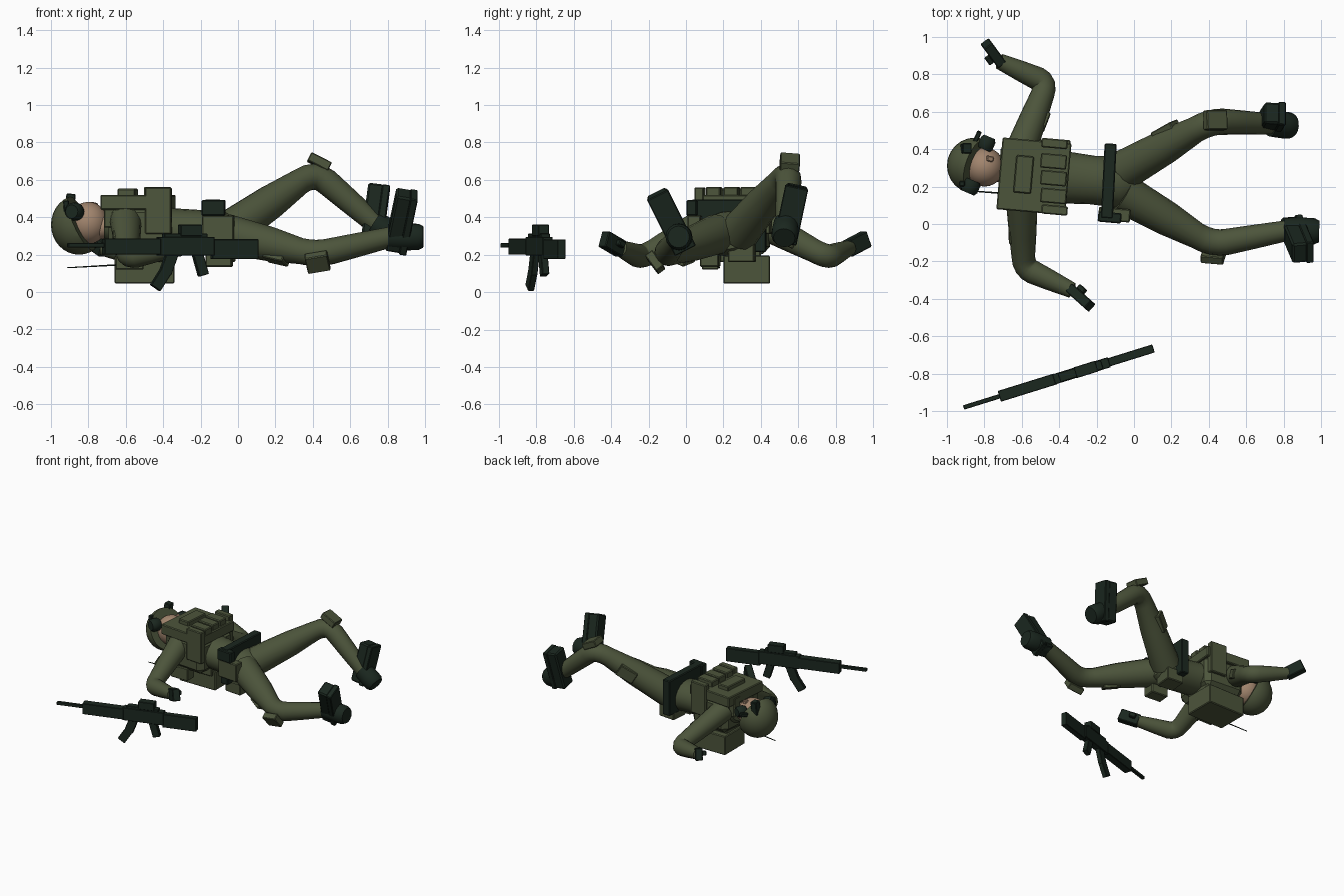
import bpy, bmesh, math
from mathutils import Vector, Matrix

old = bpy.data.objects.get("Cube")
if old:
    bpy.data.objects.remove(old, do_unlink=True)


def material(name, rgb):
    m = bpy.data.materials.new(name)
    m.use_nodes = True
    m.diffuse_color = (*rgb, 1)
    bsdf = m.node_tree.nodes["Principled BSDF"]
    bsdf.inputs["Base Color"].default_value = (*rgb, 1)
    bsdf.inputs["Roughness"].default_value = 0.8
    return m


OLIVE = material("olive cloth", (0.073, 0.09, 0.044))
DARK = material("dark green gear", (0.0105, 0.02, 0.0135))
SKIN = material("skin", (0.36, 0.235, 0.155))


def finish(name, bm, mat, smooth=True):
    bmesh.ops.recalc_face_normals(bm, faces=bm.faces[:])
    me = bpy.data.meshes.new(name)
    bm.to_mesh(me)
    bm.free()
    me.materials.append(mat)
    ob = bpy.data.objects.new(name, me)
    bpy.context.collection.objects.link(ob)
    if smooth:
        bpy.ops.object.select_all(action="DESELECT")
        ob.select_set(True)
        bpy.context.view_layer.objects.active = ob
        bpy.ops.object.shade_smooth_by_angle(angle=math.radians(40))
    return ob


def frame(direction, hint):
    """Axes with local z along the direction and local y near the hint."""
    z = Vector(direction).normalized()
    x = Vector(hint).cross(z).normalized()
    return Matrix((x, z.cross(x), z)).transposed()


def block(name, a, b, width, depth, mat, hint=(0, 0, 1), bevel=0.005):
    """Bevelled bar from a to b; depth lies along the hint."""
    a, b = Vector(a), Vector(b)
    bm = bmesh.new()
    bmesh.ops.create_cube(bm, size=1)
    bm.transform(Matrix.Diagonal((width, depth, (b - a).length, 1)))
    bmesh.ops.bevel(bm, geom=bm.edges[:], offset=bevel, segments=1, affect="EDGES")
    bm.transform(Matrix.Translation((a + b) / 2) @ frame(b - a, hint).to_4x4())
    return finish(name, bm, mat, False)


def box(name, loc, size, mat, yaw=-5, bevel=0.006):
    half = Matrix.Rotation(math.radians(yaw), 3, "Z") @ Vector((size[0] / 2, 0, 0))
    loc = Vector(loc)
    return block(name, loc - half, loc + half, size[1], size[2], mat, bevel=bevel)


def tube(name, points, radii, mat, sides=16, hint=(0, 0, 1)):
    """Capped tube through points; a radius may be one value or (side, up)."""
    pts = [Vector(p) for p in points]
    bm = bmesh.new()
    rings = []
    for i, p in enumerate(pts):
        before = (p - pts[i - 1]).normalized() if i else Vector()
        after = (pts[i + 1] - p).normalized() if i < len(pts) - 1 else Vector()
        axes = frame(before + after, hint)
        r = radii[i] if isinstance(radii[i], tuple) else (radii[i], radii[i])
        turn = [2 * math.pi * k / sides for k in range(sides)]
        rings.append([bm.verts.new(p + axes @ Vector((r[0] * math.cos(t), r[1] * math.sin(t), 0)))
                      for t in turn])
    for lo, hi in zip(rings, rings[1:]):
        for k in range(sides):
            n = (k + 1) % sides
            bm.faces.new((lo[k], lo[n], hi[n], hi[k]))
    bm.faces.new(rings[0])
    bm.faces.new(rings[-1])
    return finish(name, bm, mat)


def limb(name, root, joint, end, radii):
    """Bent limb; radii are root, middle, joint, middle and end."""
    root, joint, end = Vector(root), Vector(joint), Vector(end)
    a, b = joint.lerp(root, 0.17), joint.lerp(end, 0.2)
    bend = [a.lerp(joint, t).lerp(joint.lerp(b, t), t) for t in (0, 0.25, 0.5, 0.75, 1)]
    pts = [root, root.lerp(joint, 0.5), *bend, joint.lerp(end, 0.55), end]
    return tube(name, pts, [*radii[:2], *[radii[2]] * 5, *radii[3:]], OLIVE)


def ball(name, loc, size, mat, cut=None):
    bm = bmesh.new()
    bmesh.ops.create_uvsphere(bm, u_segments=24, v_segments=16, radius=1)
    bm.transform(Matrix.Translation(loc) @ Matrix.Diagonal((*size, 1)))
    if cut:
        res = bmesh.ops.bisect_plane(bm, geom=bm.verts[:] + bm.edges[:] + bm.faces[:],
                                     plane_co=cut[0], plane_no=cut[1], clear_outer=True)
        rim = [e for e in res["geom_cut"] if isinstance(e, bmesh.types.BMEdge)]
        bmesh.ops.holes_fill(bm, edges=rim)
    return finish(name, bm, mat)


# Head, helmet and headset
ball("head", (-0.80, 0.305, 0.37), (0.105, 0.105, 0.112), SKIN)
block("nose", (-0.79, 0.353, 0.465), (-0.755, 0.345, 0.455), 0.03, 0.04, SKIN)
tube("neck", [(-0.80, 0.3, 0.34), (-0.64, 0.28, 0.36)], [0.065, 0.065], SKIN)
ball("helmet", (-0.85, 0.312, 0.36), (0.15, 0.15, 0.16), OLIVE,
     cut=((-0.845, 0.31, 0.385), (0.85, -0.27, 0.4)))
for side, p, r in (("right", (-0.875, 0.20, 0.43), 0.048), ("left", (-0.787, 0.432, 0.425), 0.042)):
    off = Vector((0.018, 0.042, 0)) * (1 if side == "left" else -1)
    p = Vector(p)
    tube(side + "_ear_cup", [p - off * 0.8, p - off * 0.5, p + off * 0.4, p + off * 0.8],
         [r * 0.8, r, r, r * 0.75], DARK)
block("goggle_mount", (-0.905, 0.40, 0.41), (-0.892, 0.405, 0.525), 0.055, 0.05, DARK, (1, 0, 0))
block("helmet_rail", (-0.915, 0.22, 0.38), (-0.92, 0.215, 0.49), 0.03, 0.03, DARK, (1, 0, 0))
block("helmet_clip", (-0.85, 0.44, 0.42), (-0.825, 0.495, 0.43), 0.025, 0.03, DARK)

# Torso, pelvis and vest
tube("torso", [(-0.70, 0.28, 0.36), (-0.62, 0.27, 0.35), (-0.38, 0.25, 0.33), (-0.22, 0.235, 0.32),
               (-0.08, 0.225, 0.31), (0.0, 0.225, 0.31)],
     [(0.12, 0.08), (0.17, 0.13), (0.14, 0.12), (0.13, 0.12), (0.14, 0.12), (0.09, 0.08)], OLIVE, 20)
box("vest", (-0.515, 0.255, 0.335), (0.33, 0.37, 0.26), OLIVE, bevel=0.04)
box("chest_plate", (-0.535, 0.255, 0.48), (0.37, 0.385, 0.08), OLIVE)
box("chest_panel", (-0.59, 0.265, 0.53), (0.095, 0.20, 0.045), OLIVE)
for i, y in enumerate((0.345, 0.255, 0.16)):
    box(f"magazine_pouch_{i + 1}", (-0.43, y - 0.01, 0.53), (0.14, 0.078, 0.065), OLIVE)
for name, y in (("left", 0.43), ("right", 0.075)):
    box(name + "_side_pouch", (-0.425, y, 0.435), (0.14, 0.05, 0.25), OLIVE)
    box(name + "_shoulder_strap", (-0.68, 0.26 + (y - 0.26) * 0.65, 0.42), (0.07, 0.07, 0.15), OLIVE)

# Back pack and radio
box("back_pack", (-0.50, 0.325, 0.12), (0.32, 0.25, 0.15), OLIVE, 0)
box("pack_base", (-0.50, 0.29, 0.20), (0.28, 0.22, 0.08), OLIVE, 0)
box("radio_pouch", (-0.58, 0.13, 0.17), (0.15, 0.09, 0.10), OLIVE, 0)
tube("radio_antenna", [(-0.65, 0.16, 0.145), (-0.915, 0.18, 0.13)], [0.005, 0.003], DARK, 6)

# Belt and hip pouches
box("belt", (-0.135, 0.23, 0.355), (0.065, 0.40, 0.28), DARK, -3)
box("holster", (-0.13, 0.035, 0.45), (0.125, 0.055, 0.085), DARK)
box("right_hip_pouch", (-0.105, 0.05, 0.34), (0.17, 0.07, 0.14), OLIVE)
box("rear_hip_pouch", (-0.09, 0.30, 0.21), (0.14, 0.14, 0.10), OLIVE)
box("small_rear_pouch", (-0.10, 0.13, 0.18), (0.14, 0.10, 0.09), OLIVE)

# Arms, sleeve patches and hands
ARMS = {
    "left": ((-0.61, 0.38, 0.38), (-0.465, 0.755, 0.185), (-0.72, 0.87, 0.235), (-0.79, 0.965, 0.285)),
    "right": ((-0.60, 0.12, 0.38), (-0.59, -0.235, 0.185), (-0.33, -0.355, 0.235), (-0.235, -0.44, 0.285)),
}
for side, (shoulder, elbow, wrist, tip) in ARMS.items():
    limb(side + "_arm", shoulder, elbow, wrist, (0.085, 0.073, 0.063, 0.055, 0.042))
    s, e, w, t = (Vector(p) for p in (shoulder, elbow, wrist, tip))
    out = Vector((0.06, -0.02, 0)) if side == "left" else Vector((-0.06, 0, 0))
    mid = s.lerp(e, 0.5) + out
    block(side + "_sleeve_patch", mid - (e - s) * 0.1, mid + (e - s) * 0.1, 0.07, 0.03, OLIVE, out)
    block(side + "_hand", w.lerp(t, -0.1), t, 0.055, 0.09, DARK)
    inner = Vector((-0.035, -0.02, 0.01)) if side == "left" else Vector((0.025, 0.03, 0.01))
    thumb = w.lerp(t, 0.1) + inner
    block(side + "_thumb", thumb, thumb + (t - w) * 0.35, 0.03, 0.035, DARK)

# Legs, pads, thigh pouches and boots
LEGS = {
    "left": dict(hip=(-0.06, 0.285, 0.32), knee=(0.41, 0.55, 0.645), ankle=(0.74, 0.535, 0.36),
                 heel=(0.85, 0.525, 0.29), toe=(0.035, 0.055, 0.26), pad=(0.025, 0.005, 0.05),
                 slope=(0.055, 0, -0.028), pouch=(-0.03, 0.075, 0.0), foot=(0.705, 0.54, 0.315)),
    "right": dict(hip=(-0.06, 0.165, 0.31), knee=(0.42, -0.11, 0.2), ankle=(0.82, -0.035, 0.295),
                  heel=(0.99, -0.04, 0.295), toe=(0.055, -0.13, 0.26), pad=(0.005, -0.055, -0.04),
                  slope=(0.06, -0.005, 0.01), pouch=(0.0, -0.03, -0.07), foot=(0.835, -0.03, 0.275)),
}
for side, g in LEGS.items():
    hip, knee, ankle, heel, toe, pad, slope, pouch, foot = (
        Vector(g[k]) for k in ("hip", "knee", "ankle", "heel", "toe", "pad", "slope", "pouch", "foot"))
    limb(side + "_leg", hip, knee, ankle, (0.108, 0.092, 0.07, 0.064, 0.055))
    block(side + "_knee_pad", knee + pad - slope, knee + pad + slope, 0.105, 0.05, OLIVE, pad)
    mid, run = hip.lerp(knee, 0.55) + pouch, (knee - hip) * 0.11
    block(side + "_thigh_pouch", mid - run, mid + run, 0.09, 0.04, OLIVE, pouch)
    # the heel shaft follows the shin and the foot rises from it
    tube(side + "_boot_heel", [ankle.lerp(heel, -0.1), ankle.lerp(heel, 0.5), ankle.lerp(heel, 0.85), heel],
         [0.068, 0.072, 0.07, 0.058], DARK)
    block(side + "_boot_upper", foot - toe * 0.15, foot + toe * 0.98, 0.115, 0.085, DARK, (1, 0, 0), 0.01)
    sole = foot + Vector((0.055, 0, 0))
    block(side + "_boot_sole", sole - toe * 0.2, sole + toe * 0.95, 0.125, 0.04, DARK, (1, 0, 0))

# Rifle lying alongside, built along its own axis
ORIGIN, AXIS = Vector((-0.4, -0.822, 0)), Vector((0.955, 0.297, 0))


def rifle_part(name, u0, z0, u1, z1, width, depth, hint=(0, 0, 1)):
    a, b = (ORIGIN + AXIS * u + Vector((0, 0, z)) for u, z in ((u0, z0), (u1, z1)))
    return block(name, a, b, width, depth, DARK, hint, 0.003)


rifle_part("rifle_barrel", -0.535, 0.25, -0.32, 0.25, 0.024, 0.024)
rifle_part("rifle_handguard", -0.335, 0.243, -0.02, 0.243, 0.06, 0.085)
rifle_part("rifle_receiver", -0.03, 0.245, 0.28, 0.245, 0.056, 0.10)
rifle_part("rifle_top_rail", 0.0, 0.30, 0.24, 0.30, 0.05, 0.025)
rifle_part("rifle_stock", 0.27, 0.23, 0.528, 0.23, 0.045, 0.105)
rifle_part("rifle_sight", 0.09, 0.33, 0.21, 0.33, 0.06, 0.06)
rifle_part("rifle_grip", 0.19, 0.21, 0.225, 0.09, 0.038, 0.055, AXIS)
rifle_part("rifle_magazine_top", 0.055, 0.22, 0.01, 0.10, 0.034, 0.065, AXIS)
rifle_part("rifle_magazine_tip", 0.016, 0.115, -0.045, 0.022, 0.034, 0.062, AXIS)
